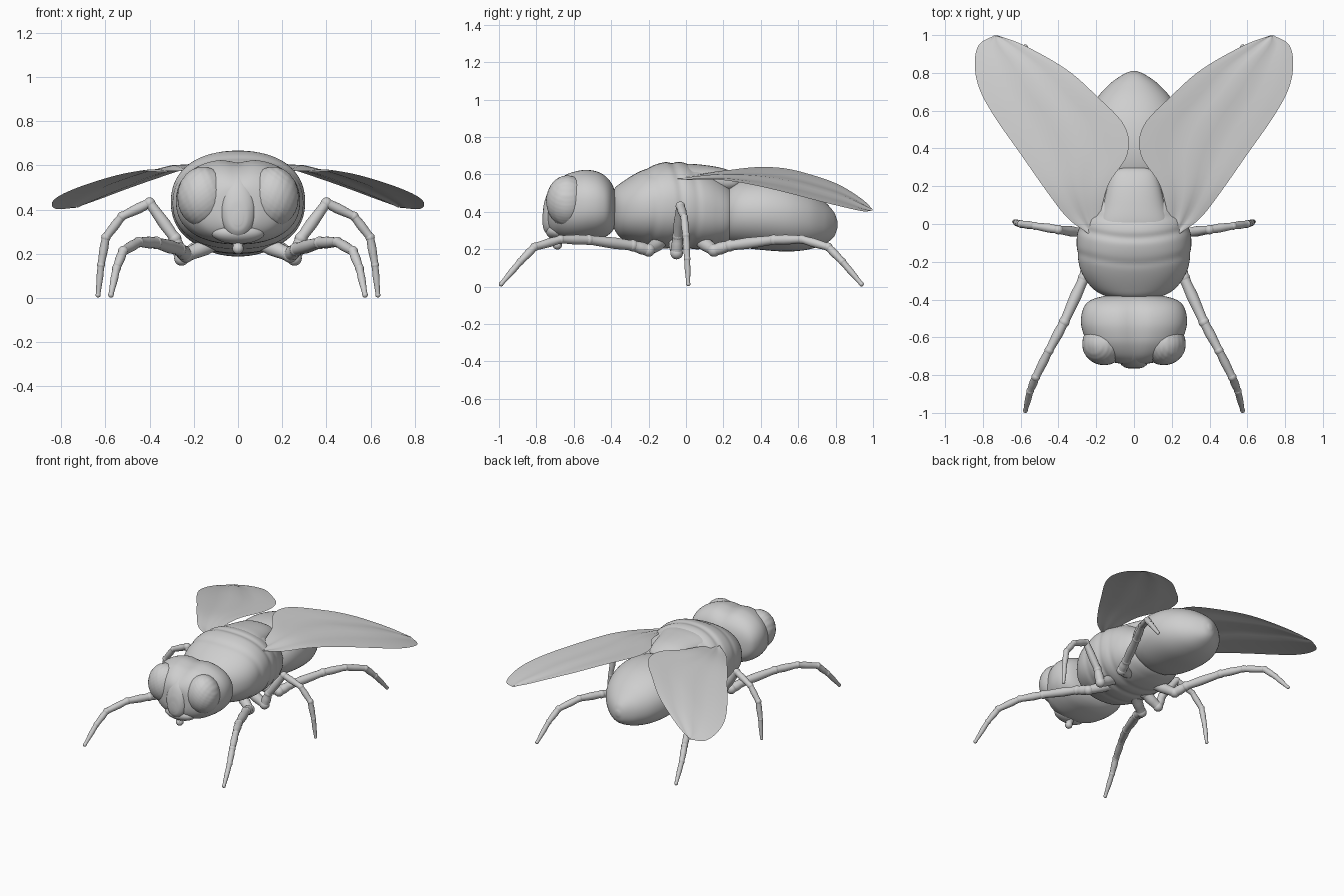
import bpy, bmesh
from math import sin, cos, pi, exp
from mathutils import Vector

cube = bpy.data.objects.get("Cube")
if cube:
    bpy.data.objects.remove(cube, do_unlink=True)


def material(name, value):
    mat = bpy.data.materials.new(name)
    mat.use_nodes = True
    colour = (value, value, value, 1)
    mat.diffuse_color = colour
    mat.node_tree.nodes["Principled BSDF"].inputs["Base Color"].default_value = colour
    return mat


GREY = material("light grey", 0.62)


def finish(bm, name):
    bmesh.ops.recalc_face_normals(bm, faces=bm.faces)
    mesh = bpy.data.meshes.new(name)
    bm.to_mesh(mesh)
    bm.free()
    mesh.materials.append(GREY)
    ob = bpy.data.objects.new(name, mesh)
    bpy.context.collection.objects.link(ob)
    bpy.ops.object.select_all(action="DESELECT")
    ob.select_set(True)
    bpy.context.view_layer.objects.active = ob
    bpy.ops.object.shade_smooth_by_angle(angle=1.0)
    return ob


def mirror_copy(ob, name):
    bm = bmesh.new()
    bm.from_mesh(ob.data)
    for v in bm.verts:
        v.co.x *= -1
    return finish(bm, name)


def smooth_path(points, steps):
    # Catmull-Rom interpolation of tuples of any length
    pts = [Vector(p) for p in points]
    pts = [pts[0] * 2 - pts[1]] + pts + [pts[-1] * 2 - pts[-2]]
    out = []
    for a, b, c, d in zip(pts, pts[1:], pts[2:], pts[3:]):
        for i in range(steps):
            t = i / steps
            out.append(0.5 * (2 * b + (c - a) * t + (2 * a - 5 * b + 4 * c - d) * t**2
                              + (3 * b - a - 3 * c + d) * t**3))
    return out + [pts[-2]]


def skin_rings(bm, rings):
    for r, q in zip(rings, rings[1:]):
        for k in range(len(r)):
            n = (k + 1) % len(r)
            bm.faces.new((r[k], r[n], q[n], q[k]))
    bm.faces.new(rings[0])
    bm.faces.new(rings[-1])


def loft_body(name, stations, power=1.0, shape=None, sides=64, steps=8):
    # stations: y, half width, bottom z, top z
    bm = bmesh.new()
    rings = []
    for y, w, low, high in smooth_path(stations, steps):
        ring = []
        for k in range(sides):
            a = 2 * pi * k / sides
            c, s = cos(a), sin(a)
            x = w * abs(c) ** power * (1 if c > 0 else -1)
            z = (low + high) / 2 + (high - low) / 2 * abs(s) ** power * (1 if s > 0 else -1)
            co = Vector((x, y, z))
            ring.append(bm.verts.new(shape(co) if shape else co))
        rings.append(ring)
    skin_rings(bm, rings)
    return finish(bm, name)


def ellipsoid(name, centre, radii, bump=0.0):
    bm = bmesh.new()
    bmesh.ops.create_uvsphere(bm, u_segments=72, v_segments=48, radius=1)
    for v in bm.verts:
        p = v.co.copy()
        p *= 1 + bump * sin(22 * p.x + 11 * p.z) * sin(22 * p.z)
        v.co = Vector(centre) + Vector([a * b for a, b in zip(p, radii)])
    return finish(bm, name)


# Head: rounded block with a shallow crease down the crown
def head_shape(co):
    co.z -= 0.1 * exp(-(co.x / 0.05) ** 2) * max(0, co.z - 0.45)
    return co


loft_body("head", [(-0.742, 0.04, 0.36, 0.46), (-0.732, 0.11, 0.31, 0.515), (-0.7, 0.185, 0.272, 0.562),
                   (-0.65, 0.235, 0.25, 0.6), (-0.6, 0.261, 0.243, 0.62), (-0.53, 0.28, 0.245, 0.63),
                   (-0.46, 0.273, 0.255, 0.615), (-0.41, 0.24, 0.28, 0.575), (-0.382, 0.16, 0.32, 0.52),
                   (-0.375, 0.05, 0.4, 0.45)], 0.86, head_shape)
ellipsoid("neck", (0, -0.38, 0.42), (0.1, 0.06, 0.1))

# Face: low central ridge between the eyes, muzzle and short mouth tube
loft_body("face_ridge", [(-0.766, 0.02, 0.33, 0.39), (-0.758, 0.05, 0.3, 0.45), (-0.735, 0.075, 0.275, 0.51),
                         (-0.69, 0.085, 0.262, 0.56), (-0.63, 0.08, 0.26, 0.591),
                         (-0.56, 0.05, 0.3, 0.59)], 0.95)
ellipsoid("muzzle", (0, -0.68, 0.295), (0.12, 0.068, 0.05))


def limb(name, joints, sides=20):
    # joints: x, y, z, radius, with a small knuckle at each joint
    bm = bmesh.new()
    for p, q in zip(joints, joints[1:]):
        a, b = Vector(p[:3]), Vector(q[:3])
        turn = (b - a).to_track_quat("Z", "Y")
        rings = []
        for t, swell in ((0, 1), (0.12, 0.92), (0.4, 1.06), (0.65, 1), (0.9, 0.92), (1, 1)):
            r = (p[3] + (q[3] - p[3]) * t) * swell
            rings.append([bm.verts.new(a.lerp(b, t) + turn @ Vector((r * cos(2 * pi * k / sides),
                          r * sin(2 * pi * k / sides), 0))) for k in range(sides)])
        skin_rings(bm, rings)
    for x, y, z, r in joints:
        ball = bmesh.ops.create_uvsphere(bm, u_segments=16, v_segments=10, radius=r * 1.06)
        bmesh.ops.translate(bm, verts=ball["verts"], vec=(x, y, z))
    return finish(bm, name)


limb("mouth_tube", [(0, -0.67, 0.28, 0.035), (0, -0.685, 0.235, 0.022), (0, -0.688, 0.224, 0.024)])

# Eyes set almost flush into the head, with finely bumped surfaces
eye = ellipsoid("left_eye", (0.158, -0.635, 0.457), (0.116, 0.112, 0.137), 0.008)
mirror_copy(eye, "right_eye")


# Thorax with cross grooves
def thorax_shape(co):
    for line, depth in ((-0.21, 0.02), (-0.075, 0.035), (0.02, 0.02)):
        centre = line + 0.6 * co.x ** 2
        dip = depth * exp(-((co.y - centre) / 0.022) ** 2)
        co.x *= 1 - dip * 0.6
        co.z -= dip * (co.z - 0.43)
    return co


loft_body("thorax", [(-0.395, 0.05, 0.37, 0.47), (-0.385, 0.14, 0.31, 0.52), (-0.34, 0.22, 0.255, 0.56),
                     (-0.25, 0.28, 0.225, 0.615), (-0.14, 0.302, 0.205, 0.66), (-0.04, 0.3, 0.2, 0.668),
                     (0.07, 0.28, 0.2, 0.64), (0.16, 0.25, 0.21, 0.595), (0.24, 0.2, 0.24, 0.53),
                     (0.29, 0.1, 0.32, 0.45)], 0.9, thorax_shape, steps=12)
loft_body("rear_shield", [(-0.08, 0.19, 0.5, 0.63), (0, 0.195, 0.48, 0.655), (0.1, 0.165, 0.48, 0.65),
                          (0.2, 0.14, 0.49, 0.632), (0.265, 0.115, 0.51, 0.605), (0.293, 0.075, 0.54, 0.58),
                          (0.3, 0.02, 0.555, 0.565)], 0.9)

# Abdomen
loft_body("abdomen", [(0.2, 0.12, 0.3, 0.48), (0.225, 0.2, 0.235, 0.535), (0.3, 0.25, 0.21, 0.575),
                      (0.42, 0.268, 0.195, 0.587), (0.55, 0.25, 0.188, 0.566), (0.66, 0.2, 0.2, 0.517),
                      (0.74, 0.13, 0.228, 0.455), (0.79, 0.06, 0.265, 0.4), (0.81, 0.015, 0.315, 0.35)], 0.95)

# Legs, front and rear being mirrored in depth
legs = {
    "front_leg": [(0.1, -0.12, 0.25, 0.036), (0.235, -0.2, 0.195, 0.033), (0.265, -0.285, 0.22, 0.03),
                  (0.37, -0.52, 0.25, 0.027), (0.45, -0.67, 0.253, 0.023), (0.52, -0.81, 0.212, 0.022),
                  (0.55, -0.885, 0.135, 0.019), (0.575, -0.988, 0.014, 0.012)],
    "middle_leg": [(0.14, -0.06, 0.25, 0.036), (0.255, -0.05, 0.18, 0.032), (0.285, -0.045, 0.27, 0.027),
                   (0.4, -0.03, 0.43, 0.024), (0.525, -0.01, 0.37, 0.02), (0.598, 0.0, 0.275, 0.02),
                   (0.62, 0.006, 0.15, 0.017), (0.633, 0.012, 0.014, 0.011)],
}
legs["rear_leg"] = [(x, -0.05 - y, z, r) for x, y, z, r in legs["front_leg"]]
for part, joints in legs.items():
    mirror_copy(limb("left_" + part, joints), "right_" + part)


# Wings: thin sheets spanned between the outer and inner edges
def wing_height(x, y):
    return 0.645 - 0.12 * x - 0.14 * x * y - 0.045 * y**5 - 0.04 * exp(-((y + 0.06) ** 2) / 0.03)


outer = smooth_path([(0.23, -0.06), (0.35, 0.03), (0.46, 0.17), (0.6, 0.37), (0.74, 0.57), (0.82, 0.72),
                     (0.843, 0.85), (0.82, 0.95), (0.74, 0.998)], 6)
inner = smooth_path([(0.2, -0.055), (0.17, 0.09), (0.13, 0.22), (0.035, 0.37), (0.05, 0.52), (0.2, 0.68),
                     (0.36, 0.82), (0.58, 0.945), (0.72, 0.998)], 6)
bm = bmesh.new()
rows = []
for a, b in zip(outer, inner):
    row = []
    for i in range(13):
        t = i / 12
        x, y = a.lerp(b, t)
        ripple = 0.004 * sin(5 * pi * t) * sin(pi * t)
        row.append(bm.verts.new((x, y, wing_height(x, y) + ripple)))
    rows.append(row)
for r, q in zip(rows, rows[1:]):
    for i in range(12):
        bm.faces.new((r[i], r[i + 1], q[i + 1], q[i]))
left = finish(bm, "left_wing")
for wing in (left, mirror_copy(left, "right_wing")):
    if wing.data.polygons[0].normal.z < 0:
        wing.data.flip_normals()
root = limb("left_wing_root", [(0.16, -0.05, 0.55, 0.02), (0.225, -0.045, 0.575, 0.008)])
mirror_copy(root, "right_wing_root")
